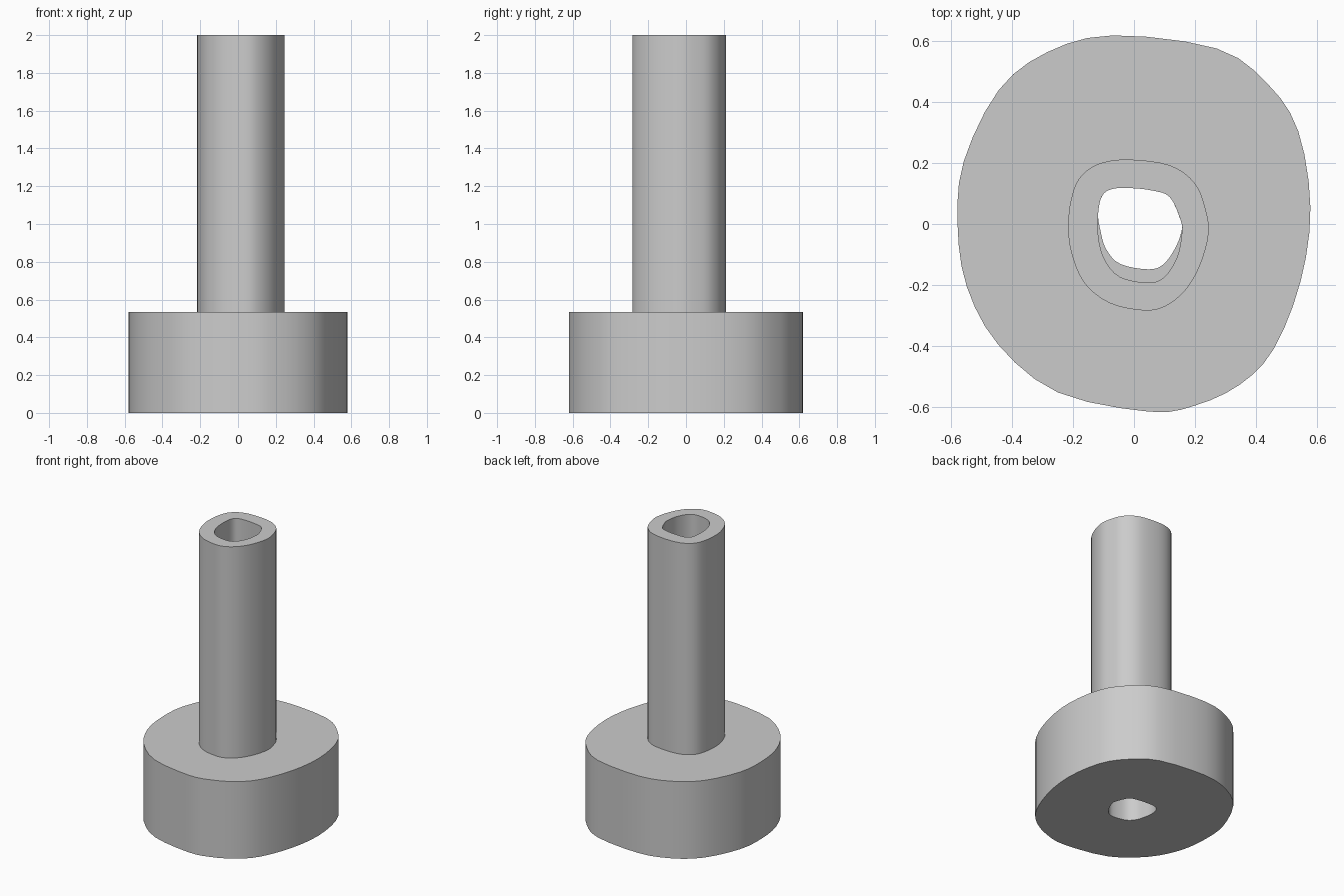
import bpy
import bmesh
from math import radians
from mathutils import Vector

default_cube = bpy.data.objects.get("Cube")
if default_cube:
    bpy.data.objects.remove(default_cube, do_unlink=True)

# One plain grey material
grey = bpy.data.materials.new("plain_grey")
grey.use_nodes = True
colour = (0.6, 0.6, 0.6, 1)
grey.diffuse_color = colour
grey.node_tree.nodes["Principled BSDF"].inputs["Base Color"].default_value = colour


def smooth_outline(points, steps):
    """Closed smooth loop passing through the given points."""
    pts = [Vector(p) for p in points]
    count = len(pts)
    loop = []
    for i in range(count):
        before, start, end, after = (pts[(i + k) % count] for k in (-1, 0, 1, 2))
        for s in range(steps):
            t = s / steps
            loop.append(0.5 * (2 * start + (end - before) * t
                               + (2 * before - 5 * start + 4 * end - after) * t ** 2
                               + (3 * start - before - 3 * end + after) * t ** 3))
    return loop


def hollow_prism(name, outer, inner, bottom, top):
    """Extrude an outer outline with a hole in it between two heights."""
    curve = bpy.data.curves.new(name, "CURVE")
    curve.dimensions = "2D"
    curve.fill_mode = "BOTH"
    curve.extrude = (top - bottom) / 2
    for loop in (outer, inner):
        spline = curve.splines.new("POLY")
        spline.points.add(len(loop) - 1)
        for point, co in zip(spline.points, loop):
            point.co = (co.x, co.y, 0, 1)
        spline.use_cyclic_u = True
    curve.materials.append(grey)
    obj = bpy.data.objects.new(name, curve)
    bpy.context.collection.objects.link(obj)
    obj.location.z = (top + bottom) / 2

    # Turn into a clean mesh with smooth walls and sharp rims
    bpy.ops.object.select_all(action="DESELECT")
    bpy.context.view_layer.objects.active = obj
    obj.select_set(True)
    bpy.ops.object.convert(target="MESH")
    obj = bpy.context.view_layer.objects.active
    bm = bmesh.new()
    bm.from_mesh(obj.data)
    bmesh.ops.remove_doubles(bm, verts=bm.verts, dist=0.0001)
    bmesh.ops.recalc_face_normals(bm, faces=bm.faces)
    bm.to_mesh(obj.data)
    bm.free()
    bpy.ops.object.shade_smooth_by_angle(angle=radians(30))
    return obj


# Hand-shaped rounded outlines, anticlockwise from the back
base_outline = [(-.07, .62), (-.285, .565), (-.445, .44), (-.56, .205), (-.58, 0),
                (-.55, -.205), (-.446, -.397), (-.25, -.554), (.05, -.617),
                (.2, -.597), (.348, -.528), (.46, -.41), (.548, -.187),
                (.58, .055), (.54, .305), (.44, .46), (.272, .577)]
stem_outline = [(-.02, .212), (-.118, .197), (-.18, .15), (-.207, .08), (-.216, 0),
                (-.207, -.09), (-.164, -.193), (-.08, -.26), (.03, -.284),
                (.1, -.272), (.167, -.22), (.216, -.138), (.245, -.033),
                (.235, .05), (.2, .134), (.118, .193)]

# The two openings share their back edge; the base hole is shorter at the front
shared_edge = [(.154, .01), (.118, .088), (.06, .11), (-.013, .118),
               (-.072, .115), (-.105, .092), (-.118, .033)]
bore_front = [(-.116, -.05), (-.095, -.12), (-.046, -.174), (.046, -.193),
              (.1, -.174), (.142, -.108), (.157, -.033)]
hole_front = [(-.11, -.023), (-.092, -.082), (-.046, -.131), (.046, -.149),
              (.095, -.134), (.134, -.082), (.156, -.025)]

base_top = 0.535
hollow_prism("base", smooth_outline(base_outline, 3),
             smooth_outline(shared_edge + hole_front, 4), 0, base_top)
hollow_prism("stem", smooth_outline(stem_outline, 4),
             smooth_outline(shared_edge + bore_front, 4), base_top, 2)
